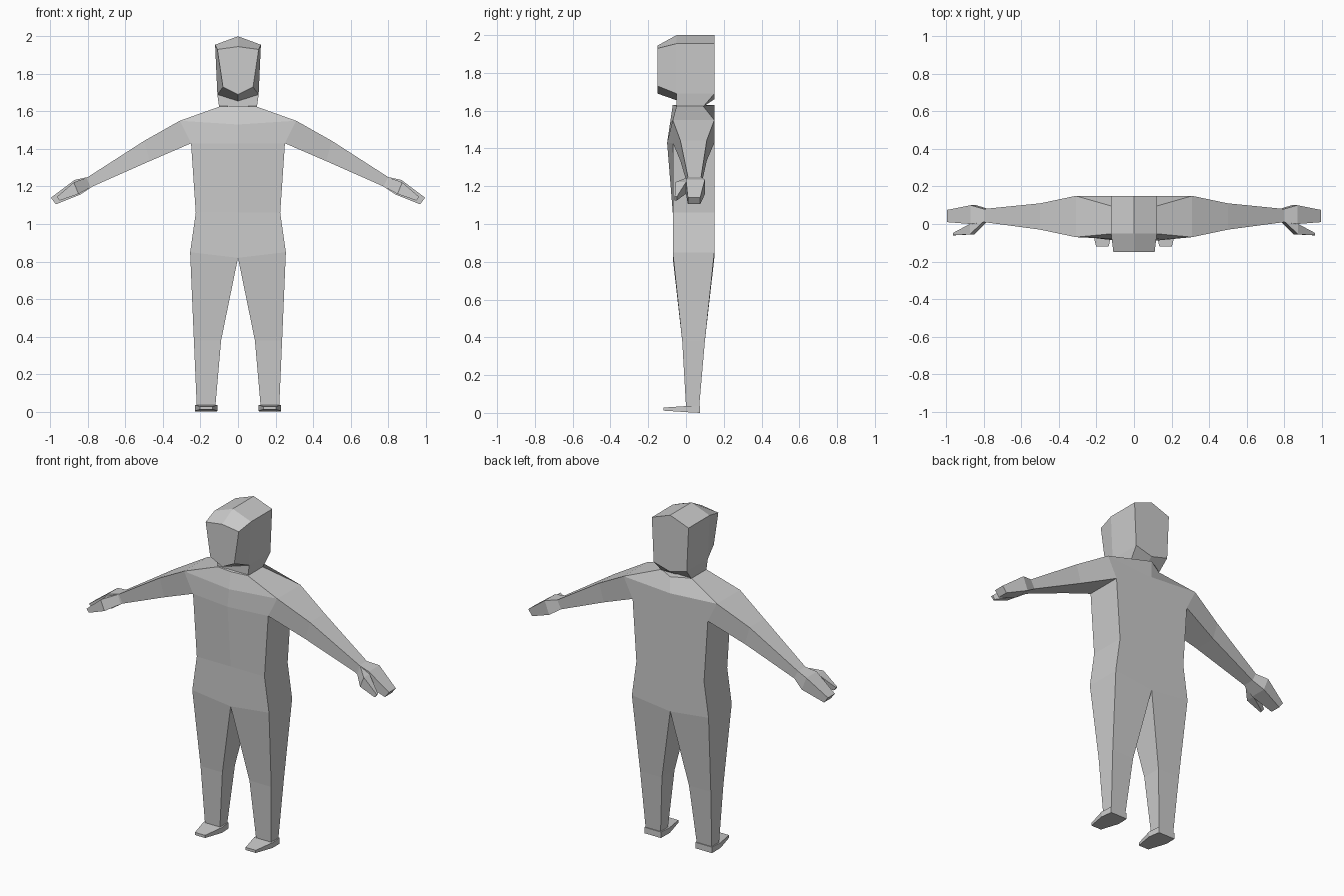
import bpy
import bmesh

default = bpy.data.objects.get("Cube")
if default:
    bpy.data.objects.remove(default, do_unlink=True)

grey = bpy.data.materials.new("plain_grey")
grey.use_nodes = True
colour = (0.6, 0.6, 0.6, 1)
grey.diffuse_color = colour
grey.node_tree.nodes["Principled BSDF"].inputs["Base Color"].default_value = colour


def loft(name, rings, paired=False):
    """Skin a row of equal rings, cap both ends, optionally mirror across x."""
    bm = bmesh.new()
    rows = [[bm.verts.new(p) for p in ring] for ring in rings]
    count = len(rows[0])
    for low, high in zip(rows, rows[1:]):
        for i in range(count):
            j = (i + 1) % count
            bm.faces.new((low[i], low[j], high[j], high[i]))
    bm.faces.new(rows[0][::-1])
    bm.faces.new(rows[-1])
    bmesh.ops.recalc_face_normals(bm, faces=bm.faces)
    mesh = bpy.data.meshes.new(name)
    bm.to_mesh(mesh)
    bm.free()
    mesh.materials.append(grey)
    obj = bpy.data.objects.new(name, mesh)
    bpy.context.collection.objects.link(obj)
    if paired:
        mirror = obj.modifiers.new("other_side", 'MIRROR')
        mirror.use_mirror_merge = False
    return obj


def full(half):
    """Complete a half ring whose first and last points lie on x = 0."""
    return half + [(-x, y, z) for x, y, z in half[-2:0:-1]]


def limb(a, b, front, back):
    """Four-sided limb section between two (x, z) edge points."""
    return [(a[0], front, a[1]), (b[0], front, b[1]),
            (b[0], back, b[1]), (a[0], back, a[1])]


def trunk(z_mid, z_side, w, front_mid, front_side, back_side, back_mid):
    return full([(0, front_mid, z_mid), (w, front_side, z_side),
                 (w, back_side, z_side), (0, back_mid, z_mid)])


def head_slice(y, top, brow, jaw, chin):
    return full([(0, y, top), (brow[0], y, brow[1]),
                 (jaw[0], y, jaw[1]), (0, y, chin)])


# Torso from hips to the base of the neck
loft("torso", [
    trunk(.82, .85, .255, -.07, -.07, .15, .15),
    trunk(1.06, 1.06, .225, -.07, -.07, .15, .15),
    trunk(1.43, 1.43, .25, -.10, -.07, .15, .15),
    trunk(1.53, 1.55, .31, -.085, -.07, .15, .15),
    trunk(1.63, 1.625, .10, -.07, -.05, .09, .15),
    trunk(1.63, 1.63, .10, -.05, -.05, .09, .09),
])

# Neck flaring into the back of the head
loft("neck", [
    trunk(1.62, 1.62, .10, -.05, -.05, .09, .09),
    trunk(1.66, 1.69, .11, -.05, -.05, .15, .15),
])

# Head
loft("head", [
    head_slice(-.15, 1.945, (.11, 1.93), (.08, 1.73), 1.69),
    head_slice(-.05, 2.0, (.122, 1.955), (.11, 1.69), 1.655),
    head_slice(.15, 2.0, (.122, 1.955), (.11, 1.69), 1.66),
])

# Legs
loft("legs", [
    limb((0, .82), (.255, .85), -.07, .15),
    limb((.09, .38), (.235, .38), -.02, .10),
    limb((.12, .035), (.22, .035), 0, .07),
], paired=True)

# Feet, from heel to toe
loft("feet", [
    [(x0, y, z0), (x1, y, z0), (x1, y, z1), (x0, y, z1)]
    for y, x0, x1, z0, z1 in (
        (.075, .115, .225, 0, .036),
        (0, .108, .23, .004, .036),
        (-.12, .135, .202, .012, .028))
], paired=True)

# Arms
wrist = limb((.80, 1.25), (.775, 1.20), .01, .08)
loft("arms", [
    limb((.31, 1.55), (.25, 1.43), -.07, .15),
    limb((.50, 1.443), (.47, 1.335), -.03, .11),
    wrist,
], paired=True)

# Hands
loft("hands", [
    wrist,
    limb((.87, 1.235), (.84, 1.157), 0, .10),
    limb((.997, 1.14), (.97, 1.105), .01, .075),
], paired=True)

# Thumbs
loft("thumbs", [
    limb((.805, 1.247), (.785, 1.195), .01, .05),
    limb((.875, 1.222), (.85, 1.16), -.055, 0),
    limb((.965, 1.145), (.95, 1.125), -.06, -.048),
], paired=True)
